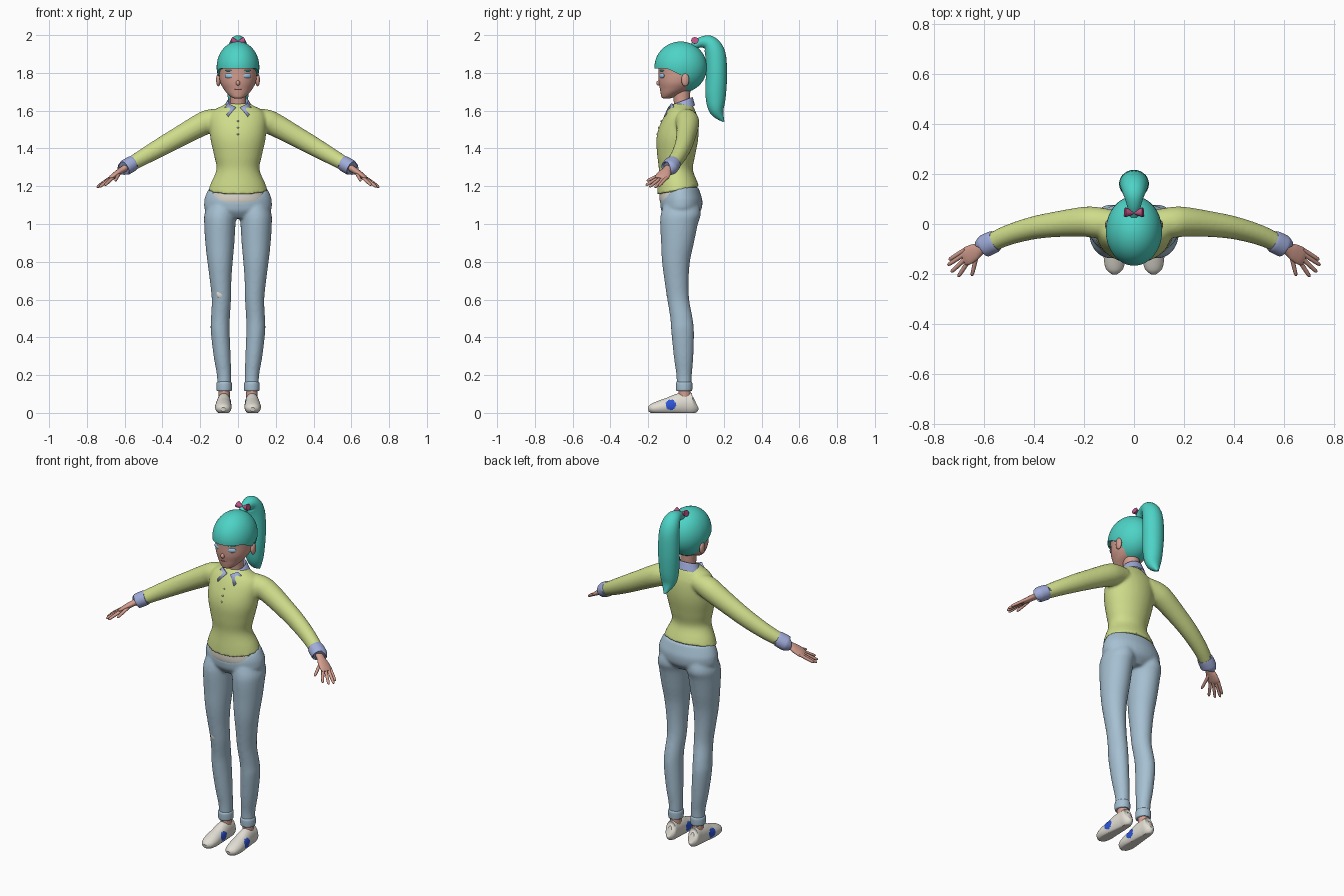
import bpy, bmesh, math
from mathutils import Vector, Matrix

if "Cube" in bpy.data.objects:
    bpy.data.objects.remove(bpy.data.objects["Cube"])

X, Y, Z = Vector((1, 0, 0)), Vector((0, 1, 0)), Vector((0, 0, 1))


def material(name, rgb):
    m = bpy.data.materials.new(name)
    lin = [(c / 255 / 12.92) if c < 11 else ((c / 255 + 0.055) / 1.055) ** 2.4 for c in rgb]
    m.diffuse_color = (*lin, 1)
    m.use_nodes = True
    m.node_tree.nodes["Principled BSDF"].inputs["Base Color"].default_value = m.diffuse_color
    return m


SKIN = material("skin", (212, 158, 143))
HAIR = material("teal hair", (78, 211, 198))
KNIT = material("lime knit", (206, 220, 138))
DENIM = material("pale denim", (166, 192, 210))
TRIM = material("lavender trim", (160, 172, 218))
WHITE = material("off white", (226, 222, 212))
BLUE = material("blue patch", (45, 85, 215))
PINK = material("bow pink", (190, 85, 135))
EYE = material("eye blue", (160, 200, 232))
LIP = material("lip", (180, 105, 105))


def resample(keys, steps):
    """Catmull-Rom through the key rings."""
    out, n = [], len(keys)
    for i in range(n - 1):
        p = [keys[min(max(i + k, 0), n - 1)] for k in (-1, 0, 1, 2)]
        for s in range(steps):
            t = s / steps
            out.append([0.5 * (2 * b + (c - a) * t + (2 * a - 5 * b + 4 * c - d) * t * t
                               + (3 * b - a - 3 * c + d) * t ** 3) for a, b, c, d in zip(*p)])
    return out + [list(keys[-1])]


def loft(bm, keys, ref=None, sides=28, steps=5, caps=True, sx=1):
    """Tube through rings (x, y, z, ra, rb); horizontal rings if ref is None."""
    ks = resample(keys, steps) if steps > 1 else keys
    pts, rings = [Vector(k[:3]) for k in ks], []
    for i, k in enumerate(ks):
        t = Z if ref is None else (pts[min(i + 1, len(ks) - 1)] - pts[max(i - 1, 0)]).normalized()
        r = X if ref is None else ref
        u = (r - t * r.dot(t)).normalized()
        v = t.cross(u)
        ring = []
        for j in range(sides):
            a = 2 * math.pi * j / sides
            p = pts[i] + u * (max(k[3], .001) * math.cos(a)) + v * (max(k[4], .001) * math.sin(a))
            ring.append(bm.verts.new((p.x * sx, p.y, p.z)))
        rings.append(ring)
    for a, b in zip(rings, rings[1:]):
        for j in range(sides):
            bm.faces.new((a[j], a[(j + 1) % sides], b[(j + 1) % sides], b[j]))
    if caps:
        bm.faces.new(rings[0])
        bm.faces.new(rings[-1])


def finish(name, bm, mats, mirror=False):
    bmesh.ops.recalc_face_normals(bm, faces=bm.faces)
    me = bpy.data.meshes.new(name)
    bm.to_mesh(me)
    bm.free()
    for m in mats:
        me.materials.append(m)
    ob = bpy.data.objects.new(name, me)
    bpy.context.collection.objects.link(ob)
    if mirror:
        ob.modifiers.new("mirror", 'MIRROR').use_mirror_merge = False
    return ob


def tube(name, keys, mat, mirror=False, **kw):
    bm = bmesh.new()
    loft(bm, keys, **kw)
    return finish(name, bm, [mat], mirror)


def ball(name, loc, rad, mat, mirror=False, turn=0):
    bm = bmesh.new()
    mx = Matrix.Translation(loc) @ Matrix.Rotation(turn, 4, 'Z') @ Matrix.Diagonal((*rad, 1))
    bmesh.ops.create_uvsphere(bm, u_segments=24, v_segments=16, radius=1, matrix=mx)
    return finish(name, bm, [mat], mirror)


def fuse(ob):
    """Blend overlapping closed tubes into one garment."""
    r = ob.modifiers.new("fuse", 'REMESH')
    r.mode, r.voxel_size, r.use_smooth_shade = 'VOXEL', 0.008, True
    s = ob.modifiers.new("relax", 'SMOOTH')
    s.factor, s.iterations = 0.5, 5


# Sweater: torso and sleeves
bm = bmesh.new()
loft(bm, [(0, -.042, 1.18, .157, .111), (0, -.047, 1.22, .143, .103), (0, -.054, 1.29, .114, .09),
          (0, -.052, 1.36, .126, .1), (0, -.047, 1.44, .144, .11), (0, -.04, 1.5, .15, .107),
          (0, -.03, 1.56, .15, .092), (0, -.025, 1.6, .13, .074), (0, -.02, 1.628, .08, .056),
          (0, -.02, 1.638, .06, .048)], sides=40)
for v in bm.verts:
    if v.co.z < 1.3:
        v.co.z += 0.2 * (v.co.y + .03) * min(1, (1.3 - v.co.z) / .1)
for sx in (1, -1):
    loft(bm, [(.08, 0, 1.563, .055, .05), (.15, .006, 1.545, .062, .062), (.2, .009, 1.523, .06, .061),
              (.3, 0, 1.468, .052, .055), (.4, -.015, 1.412, .046, .05), (.5, -.043, 1.355, .041, .043),
              (.575, -.076, 1.312, .037, .037)], ref=Y, sx=sx)
fuse(finish("sweater", bm, [KNIT]))
for i, z in enumerate((1.545, 1.51, 1.475)):
    ball(f"button_{i + 1}", (0, (-.131, -.145, -.152)[i], z), (.005, .004, .005), WHITE)

# Trousers: pelvis and legs
bm = bmesh.new()
loft(bm, [(0, -.03, 1.03, .09, .07), (0, -.026, 1.07, .17, .105), (0, -.024, 1.12, .179, .111),
          (0, -.03, 1.16, .169, .107), (0, -.035, 1.195, .152, .1)], sides=40)
for v in bm.verts:
    if v.co.z > 1.08 and v.co.y < 0:
        v.co.z -= .07 * (v.co.y / .135) ** 2 * (v.co.z - 1.08) / .11
for sx in (1, -1):
    loft(bm, [(.085, -.025, 1.1, .075, .095), (.093, -.028, 1.05, .085, .106), (.096, -.037, 1, .083, .1),
              (.096, -.045, .9, .077, .087), (.095, -.053, .8, .067, .074), (.092, -.05, .7, .057, .064),
              (.088, -.041, .6, .051, .058), (.093, -.024, .5, .05, .059), (.094, -.018, .43, .05, .06),
              (.084, -.013, .3, .045, .052), (.074, -.01, .2, .038, .041), (.073, -.01, .13, .037, .039)],
         sx=sx)
fuse(finish("trousers", bm, [DENIM]))
tube("undershirt", [(0, -.036, 1.09, .14, .09), (0, -.04, 1.13, .15, .1), (0, -.042, 1.21, .138, .098)],
     WHITE, sides=40)
tube("trouser_cuff", [(.073, -.01, .115, .036, .039), (.073, -.01, .122, .041, .043),
                      (.073, -.01, .155, .041, .044), (.073, -.01, .165, .036, .039)], DENIM, True)
ball("knee_patch", (-.094, -.096, .632), (.02, .007, .024), WHITE)
tube("ankle", [(.073, -.006, .06, .03, .034), (.073, -.008, .14, .029, .031)], SKIN, True)

# Shoes with a painted round patch on each side
bm = bmesh.new()
loft(bm, [(.074, .052, .055, .012, .028), (.074, .038, .05, .032, .054), (.074, 0, .049, .036, .058),
          (.075, -.04, .046, .039, .056), (.077, -.09, .036, .042, .046), (.078, -.14, .028, .043, .037),
          (.078, -.18, .022, .034, .026), (.078, -.2, .018, .012, .012)], ref=X, sides=48, steps=10)
for v in bm.verts:
    v.co.z = max(v.co.z, 0)
for f in bm.faces:
    c = f.calc_center_median()
    if math.hypot(c.y + .08, c.z - .043) < .027 and abs(c.x - .076) > .015:
        f.material_index = 1
finish("shoe", bm, [WHITE, BLUE], True)

# Sleeve cuffs and hands
tube("sleeve_cuff", [(.556, -.068, 1.322, .038, .036), (.56, -.07, 1.32, .044, .041),
                     (.598, -.088, 1.298, .045, .041), (.603, -.091, 1.295, .036, .033)],
     TRIM, True, ref=Y)
bm = bmesh.new()
loft(bm, [(.58, -.08, 1.308, .022, .019), (.615, -.1, 1.285, .024, .017), (.64, -.113, 1.268, .034, .016),
          (.668, -.128, 1.248, .037, .013), (.684, -.136, 1.238, .03, .007)], ref=Y)
for base, tip in (((.682, -.106, 1.241), (.742, -.144, 1.2)), ((.681, -.122, 1.24), (.747, -.165, 1.193)),
                  ((.674, -.138, 1.24), (.733, -.193, 1.196)), ((.664, -.15, 1.243), (.705, -.212, 1.205)),
                  ((.628, -.118, 1.27), (.65, -.208, 1.228))):
    a, b = Vector(base), Vector(tip)
    loft(bm, [(*a.lerp(b, t), r, r) for t, r in ((-.1, .009), (.5, .0085), (.9, .007), (1, .002))],
         ref=Z, sides=12, steps=3)
finish("hand", bm, [SKIN], True)

# Neck, collar band and collar flaps
tube("neck", [(0, -.03, 1.56, .055, .05), (0, -.022, 1.625, .043, .042), (0, -.025, 1.71, .044, .048)], SKIN)
bm = bmesh.new()
loft(bm, [(0, -.022, 1.602, .086, .07), (0, -.02, 1.625, .073, .062), (0, -.018, 1.65, .057, .053),
          (0, -.018, 1.645, .052, .047), (0, -.02, 1.61, .05, .045)], caps=False)
for v in bm.verts:
    v.co.z += .38 * (v.co.y + .02)
bmesh.ops.delete(bm, geom=[f for f in bm.faces if f.calc_center_median().y < -.06
                           and abs(f.calc_center_median().x) < .018], context='FACES')
finish("collar_band", bm, [TRIM])
bm = bmesh.new()
bm.faces.new([bm.verts.new(p) for p in ((.012, -.09, 1.618), (.05, -.072, 1.637), (.08, -.06, 1.605),
                                        (.052, -.113, 1.568))])
flap = finish("collar_flap", bm, [TRIM], True)
s = flap.modifiers.new("thickness", 'SOLIDIFY')
s.thickness, s.offset = .01, 0

# Head and face
tube("head", [(0, -.105, 1.664, .014, .012), (0, -.098, 1.67, .033, .031), (0, -.08, 1.69, .056, .054),
              (0, -.056, 1.715, .076, .082), (0, -.04, 1.75, .094, .104), (0, -.03, 1.8, .1, .115),
              (0, -.03, 1.87, .096, .112), (0, -.03, 1.93, .05, .06)], SKIN, sides=40)
ball("nose", (0, -.143, 1.746), (.011, .014, .014), SKIN)
ball("mouth", (0, -.133, 1.712), (.02, .006, .005), LIP)
ball("eye", (.047, -.127, 1.785), (.025, .009, .014), EYE, True, turn=.42)
ball("eyebrow", (.048, -.128, 1.812), (.024, .008, .004), HAIR, True, turn=.42)
ball("ear", (.104, -.004, 1.763), (.012, .021, .034), SKIN, True)

# Hair cap: ellipsoid trimmed to a hairline that drops behind the ears
bm = bmesh.new()
N, ROWS, rows = 64, 20, []


def hairline(d):
    if d < -.5:
        return 1.822
    if d < .1:
        return 1.822 - .04 * (d + .5) / .6
    return max(1.7, 1.782 - .082 * (d - .1) / .25)


for i in range(ROWS + 2):
    row = []
    for j in range(N):
        a = 2 * math.pi * j / N
        th = math.acos((hairline(math.sin(a)) - 1.83) / .136) * max(min(i, ROWS) / ROWS, .01)
        k = .86 if i > ROWS else 1
        row.append(bm.verts.new((.113 * k * math.sin(th) * math.cos(a),
                                 -.028 + .139 * k * math.sin(th) * math.sin(a), 1.83 + .136 * math.cos(th))))
    rows.append(row)
bm.faces.new(rows[0])
for a, b in zip(rows, rows[1:]):
    for j in range(N):
        bm.faces.new((a[j], a[(j + 1) % N], b[(j + 1) % N], b[j]))
finish("hair_cap", bm, [HAIR])

# Ponytail and bow
tube("ponytail", [(0, .035, 1.94, .02, .02), (0, .08, 1.962, .03, .028), (0, .125, 1.955, .045, .043),
                  (0, .155, 1.9, .056, .054), (0, .161, 1.79, .06, .056), (0, .157, 1.68, .055, .054),
                  (0, .163, 1.6, .042, .038), (0, .2, 1.542, .006, .004)], HAIR, ref=X)
tube("bow", [(.002, .045, 1.965, .006, .007), (.02, .046, 1.968, .014, .014),
             (.036, .047, 1.972, .02, .018)], PINK, True, ref=Y, sides=12)

# Smooth shading that keeps edges sharp
for ob in bpy.context.collection.objects:
    ob.select_set(True)
    bpy.context.view_layer.objects.active = ob
bpy.ops.object.shade_smooth_by_angle(angle=math.radians(40))
